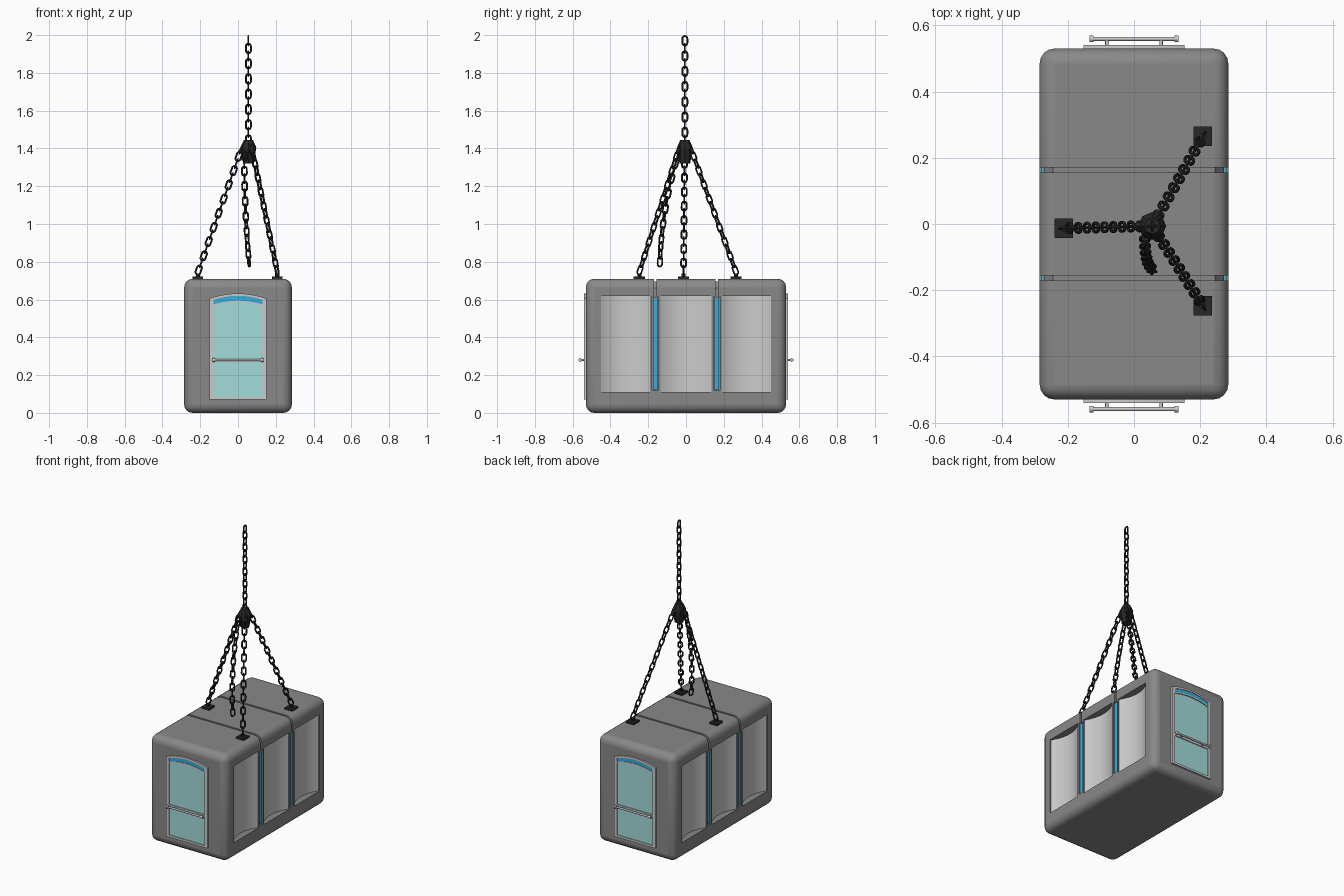
import bpy, bmesh, math
from mathutils import Vector, Matrix

if "Cube" in bpy.data.objects:
    bpy.data.objects.remove(bpy.data.objects["Cube"])


def material(name, r, g, b):
    m = bpy.data.materials.new(name)
    m.diffuse_color = (r, g, b, 1)
    m.use_nodes = True
    m.node_tree.nodes["Principled BSDF"].inputs["Base Color"].default_value = m.diffuse_color
    return m


SHELL = material("shell_grey", 0.25, 0.25, 0.25)
DARK = material("dark_iron", 0.02, 0.02, 0.02)
GLASS = material("teal_glass", 0.36, 0.72, 0.71)
BLUE = material("blue_light", 0.04, 0.42, 0.72)


def finish(name, bm, mat=None, smooth=True):
    bmesh.ops.recalc_face_normals(bm, faces=bm.faces)
    me = bpy.data.meshes.new(name)
    bm.to_mesh(me)
    bm.free()
    ob = bpy.data.objects.new(name, me)
    bpy.context.collection.objects.link(ob)
    if mat:
        me.materials.append(mat)
    if smooth:
        shade(ob)
    return ob


def shade(ob):
    bpy.ops.object.select_all(action='DESELECT')
    ob.select_set(True)
    bpy.context.view_layer.objects.active = ob
    bpy.ops.object.shade_smooth_by_angle(angle=math.radians(35))


def prism(name, pts, axis, a, b, mat=None):
    """Extrude a 2D profile: (x, z) along y or (x, y) along z."""
    bm = bmesh.new()
    put = (lambda p, w: (p[0], w, p[1])) if axis == 'y' else (lambda p, w: (p[0], p[1], w))
    lo = [bm.verts.new(put(p, a)) for p in pts]
    hi = [bm.verts.new(put(p, b)) for p in pts]
    bm.faces.new(lo)
    bm.faces.new(hi)
    n = len(pts)
    for i in range(n):
        bm.faces.new((lo[i], lo[(i + 1) % n], hi[(i + 1) % n], hi[i]))
    return finish(name, bm, mat)


def box(name, x0, x1, y0, y1, z0, z1, mat=None):
    return prism(name, [(x0, y0), (x1, y0), (x1, y1), (x0, y1)], 'z', z0, z1, mat)


def rod(name, a, b, r, mat=None, sides=12, r2=None):
    a, b = Vector(a), Vector(b)
    bm = bmesh.new()
    rot = (b - a).to_track_quat('Z', 'Y').to_matrix().to_4x4()
    bmesh.ops.create_cone(bm, cap_ends=True, segments=sides, radius1=r,
                          radius2=r if r2 is None else r2, depth=(b - a).length,
                          matrix=Matrix.Translation((a + b) / 2) @ rot)
    return finish(name, bm, mat)


def apply_mods(ob):
    dg = bpy.context.evaluated_depsgraph_get()
    me = bpy.data.meshes.new_from_object(ob.evaluated_get(dg))
    ob.modifiers.clear()
    ob.data = me


def cut(ob, cutter):
    m = ob.modifiers.new("cut", 'BOOLEAN')
    m.operation, m.solver, m.object = 'DIFFERENCE', 'EXACT', cutter
    apply_mods(ob)
    bpy.data.objects.remove(cutter)


# Rounded cabin shell
shell = box("cabin_shell", -0.285, 0.285, -0.53, 0.53, 0, 0.71, SHELL)
bev = shell.modifiers.new("round", 'BEVEL')
bev.width, bev.segments = 0.045, 4
apply_mods(shell)

# Roof seams, side slots and panel pockets
bays = [(-0.45, -0.19), (-0.135, 0.135), (0.19, 0.45)]
seam = [(-.32, .6), (-.32, .75), (.32, .75), (.32, .6), (.272, .6), (.272, .66),
        (.245, .696), (-.245, .696), (-.272, .66), (-.272, .6)]
for y in (-0.163, 0.163):
    cut(shell, prism("seam_cutter", seam, 'y', y - 0.007, y + 0.007))
for s in (-1, 1):
    xa, xb = sorted((s * 0.225, s * 0.32))
    for y0, y1 in bays:
        cut(shell, box("bay_cutter", xa, xb, y0, y1, 0.11, 0.62))
    xa, xb = sorted((s * 0.27, s * 0.32))
    for y in (-0.163, 0.163):
        cut(shell, box("slot_cutter", xa, xb, y - 0.017, y + 0.017, 0.12, 0.615))
shade(shell)

# Curved side panels and blue light strips
for s, side in ((-1, "left"), (1, "right")):
    for i, (y0, y1) in enumerate(bays):
        arc = []
        for k in range(17):
            t = k / 16
            arc.append((s * (0.279 - 0.04 * (1 - (2 * t - 1) ** 2)), y0 + (y1 - y0) * t))
        prism(f"{side}_curved_panel_{i + 1}", [(s * 0.224, y0)] + arc + [(s * 0.224, y1)],
              'z', 0.11, 0.62)
    xa, xb = sorted((s * 0.265, s * 0.279))
    for i, y in enumerate((-0.163, 0.163)):
        box(f"{side}_light_strip_{i + 1}", xa, xb, y - 0.013, y + 0.013, 0.125, 0.61, BLUE)


def arch(w, side_z, rise, flip=False):
    """Points of a shallow arch from +w to -w."""
    xs = [w - 2 * w * k / 12 for k in range(13)]
    pts = [(x, side_z + rise * (1 - (x / w) ** 2)) for x in xs]
    return pts[::-1] if flip else pts


# End doors with arched head, glass, light band and handrail
for s, end in ((-1, "front"), (1, "back")):
    def door_part(name, pts, d0, d1, mat=None):
        prism(f"{end}_{name}", pts, 'y', s * d0, s * d1, mat)

    outer = [(-0.152, 0.07), (0.152, 0.07)] + arch(0.152, 0.605, 0.027)
    inner = [(-0.131, 0.084), (0.131, 0.084)] + arch(0.131, 0.598, 0.022)
    n = len(outer)
    bm = bmesh.new()
    rings = [[bm.verts.new((x, s * d, z)) for x, z in p]
             for p, d in ((outer, 0.52), (outer, 0.541), (inner, 0.541), (inner, 0.52))]
    for a, b in zip(rings, rings[1:] + rings[:1]):
        for i in range(n):
            j = (i + 1) % n
            bm.faces.new((a[i], a[j], b[j], b[i]))
    finish(f"{end}_door_frame", bm)
    door_part("door_glass", [(-0.132, 0.083), (0.132, 0.083)] + arch(0.132, 0.566, 0.02), 0.52, 0.534, GLASS)
    door_part("door_light_band", arch(0.131, 0.598, 0.022) + arch(0.131, 0.574, 0.02, True), 0.52, 0.537, BLUE)
    door_part("door_transom", arch(0.131, 0.574, 0.02) + arch(0.131, 0.566, 0.02, True), 0.52, 0.54)
    box(f"{end}_door_crossbar", -0.132, 0.132, *sorted((s * 0.525, s * 0.54)), 0.272, 0.288)
    rod(f"{end}_handrail", (-0.13, s * 0.559, 0.28), (0.13, s * 0.559, 0.28), 0.006)
    for x in (-1, 1):
        rod(f"{end}_handrail_cap", (x * 0.122, s * 0.559, 0.28), (x * 0.134, s * 0.559, 0.28), 0.01)
        rod(f"{end}_handrail_post", (x * 0.082, s * 0.535, 0.28), (x * 0.082, s * 0.559, 0.28), 0.005)


def add_link(bm, mat, half=0.012, rad=0.013, wire=0.005, steps=8, sides=6):
    """One oblong chain link lying in its local XZ plane."""
    rings = []
    for top in (1, -1):
        for k in range(steps + 1):
            a = math.pi * k / steps + (0 if top == 1 else math.pi)
            c = Vector((math.cos(a), 0, math.sin(a)))
            ctr = c * rad + Vector((0, 0, top * half))
            rings.append([bm.verts.new(mat @ (ctr + wire * (c * math.cos(b) + Vector((0, 1, 0)) * math.sin(b))))
                          for b in (2 * math.pi * q / sides for q in range(sides))])
    for r, nx in zip(rings, rings[1:] + rings[:1]):
        for i in range(sides):
            j = (i + 1) % sides
            bm.faces.new((r[i], nx[i], nx[j], r[j]))


def chain(name, a, b, bend=(0, 0, 0)):
    """Alternating links between two link centres, along a slightly bent path."""
    a, b, bend = Vector(a), Vector(b), Vector(bend)
    count = round((b - a).length / 0.041)
    bm = bmesh.new()
    for k in range(count + 1):
        t = k / count
        p = a.lerp(b, t) + bend * 4 * t * (1 - t)
        d = (b - a) + bend * 4 * (1 - 2 * t)
        rot = d.to_track_quat('Z', 'Y').to_matrix().to_4x4()
        add_link(bm, Matrix.Translation(p) @ rot @ Matrix.Rotation(math.pi / 2 * (k % 2), 4, 'Z'))
    finish(name, bm, DARK)


# Central coupling
hub = Vector((0.055, -0.006, 0))
rod("coupling_body", hub + Vector((0, 0, 1.32)), hub + Vector((0, 0, 1.405)), 0.028, DARK, 8, 0.042)
rod("coupling_cap", hub + Vector((0, 0, 1.405)), hub + Vector((0, 0, 1.445)), 0.042, DARK, 8, 0.024)

# Lifting chain and three slings with roof anchors
chain("lifting_chain", hub + Vector((0, 0, 1.445)), hub + Vector((0, 0, 1.97)))
for i, (x, y) in enumerate([(0.208, 0.265), (0.208, -0.247), (-0.212, -0.013)]):
    foot = Vector((x, y, 0.745))
    out = Vector((x - hub.x, y - hub.y, 0)).normalized()
    top = hub + out * 0.038 + Vector((0, 0, 1.395))
    chain(f"sling_chain_{i + 1}", top, foot + (top - foot).normalized() * 0.012)
    rod(f"coupling_lug_{i + 1}", hub + out * 0.015 + Vector((0, 0, 1.425)), top + out * 0.006 - Vector((0, 0, 0.02)), 0.014, DARK, 6)
    box(f"anchor_plate_{i + 1}", x - 0.028, x + 0.028, y - 0.03, y + 0.03, 0.705, 0.722, DARK)
    rod(f"anchor_pin_{i + 1}", (x, y, 0.72), (x, y, 0.738), 0.011, DARK, 8)

# Loose hanging chain
chain("loose_chain", (0.033, -0.045, 1.36), (0.058, -0.138, 0.8), (-0.006, -0.018, 0))
